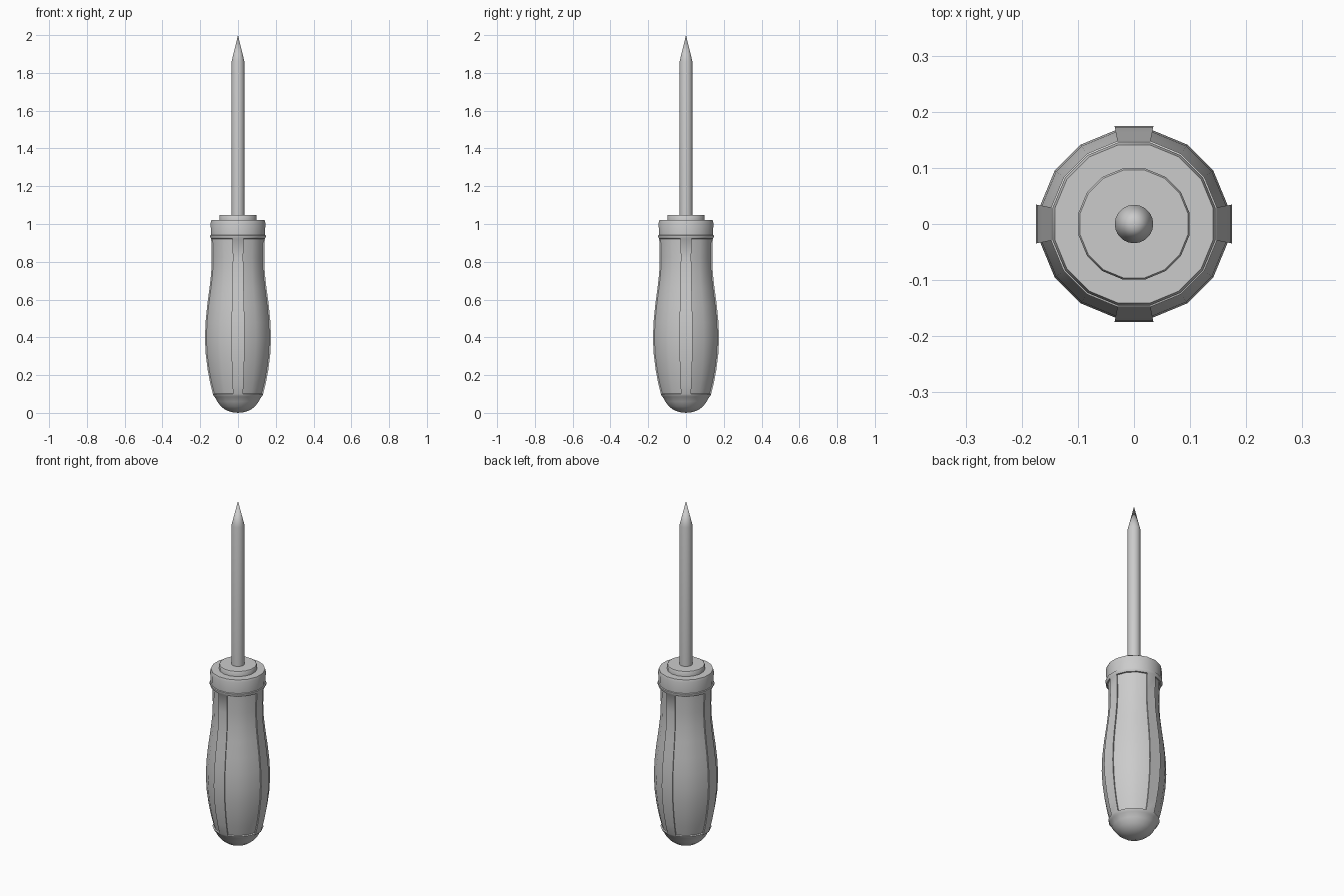
import bpy, bmesh, math

if "Cube" in bpy.data.objects:
    bpy.data.objects.remove(bpy.data.objects["Cube"])


def lathe(name, profile, sides, panels=None, angle=35):
    """Revolve (flat radius, z) points; faces are centred on the axes."""
    bm = bmesh.new()
    half = math.pi / sides
    rings = []
    for r, z in profile:
        if r == 0:
            rings.append([bm.verts.new((0, 0, z))] * sides)
            continue
        R = r / math.cos(half)
        rings.append([bm.verts.new((R * math.cos(half * (2 * i + 1)),
                                    R * math.sin(half * (2 * i + 1)), z))
                      for i in range(sides)])
    for a, b in zip(rings, rings[1:]):
        for i in range(sides):
            j = (i + 1) % sides
            bm.faces.new(list(dict.fromkeys((a[i], a[j], b[j], b[i]))))
    bmesh.ops.recalc_face_normals(bm, faces=bm.faces)

    # recessed panels between the four ribs
    if panels:
        low, high, depth = panels
        chosen = []
        for f in bm.faces:
            c = f.calc_center_median()
            if low < c.z < high and min(abs(c.x), abs(c.y)) > 0.01:
                chosen.append(f)
        bmesh.ops.inset_region(bm, faces=chosen, thickness=0.0008,
                               depth=-depth, use_even_offset=True)

    mesh = bpy.data.meshes.new(name)
    bm.to_mesh(mesh)
    bm.free()
    obj = bpy.data.objects.new(name, mesh)
    bpy.context.collection.objects.link(obj)
    bpy.ops.object.select_all(action='DESELECT')
    obj.select_set(True)
    bpy.context.view_layer.objects.active = obj
    bpy.ops.object.shade_smooth_by_angle(angle=math.radians(angle))
    return obj


# handle with rounded butt, swelling grip, flange and collar
lathe("handle", [
    (0, 0), (0.035, 0.004), (0.065, 0.015), (0.09, 0.034), (0.11, 0.06),
    (0.123, 0.085), (0.129, 0.09), (0.133, 0.10),
    (0.148, 0.16), (0.161, 0.23), (0.171, 0.31), (0.175, 0.39),
    (0.172, 0.48), (0.163, 0.57), (0.151, 0.66), (0.142, 0.74),
    (0.139, 0.82), (0.142, 0.922),
    (0.148, 0.932), (0.148, 0.940), (0.143, 0.942),
    (0.145, 1.006), (0.141, 1.020), (0, 1.020)],
    16, panels=(0.10, 0.922, 0.008))

# stepped ring where the shaft enters
lathe("shaft_ring", [(0, 1.015), (0.099, 1.015), (0.099, 1.043),
                     (0.096, 1.048), (0, 1.048)], 16)

# round shaft with pointed tip
lathe("shaft", [(0, 1.0), (0.034, 1.0), (0.034, 1.86), (0, 2.0)], 32)
